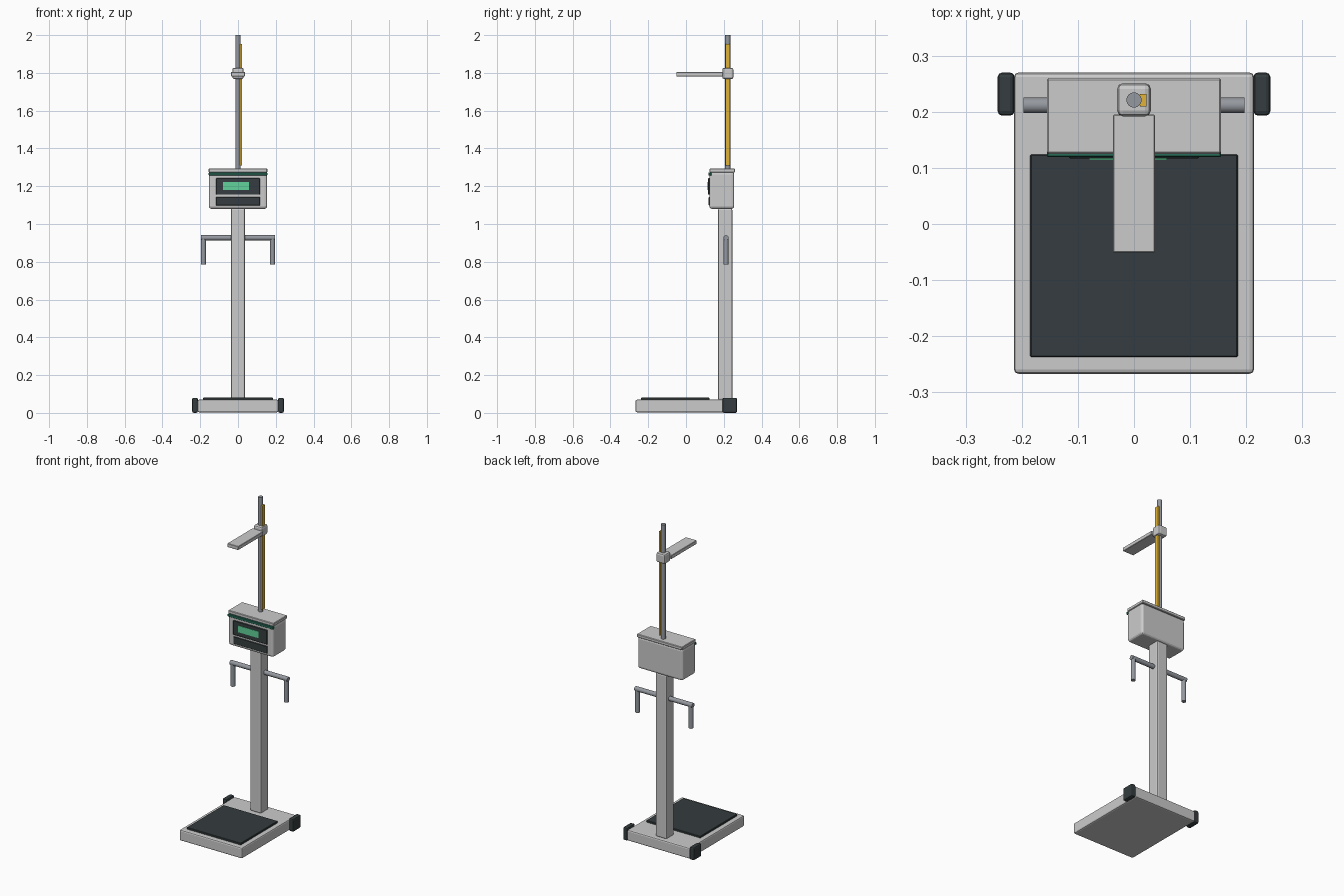
import bpy, bmesh
from mathutils import Matrix, Vector

if "Cube" in bpy.data.objects:
    bpy.data.objects.remove(bpy.data.objects["Cube"])


def material(name, r, g, b):
    m = bpy.data.materials.new(name)
    m.diffuse_color = (r, g, b, 1)
    m.use_nodes = True
    m.node_tree.nodes["Principled BSDF"].inputs["Base Color"].default_value = m.diffuse_color
    return m


DARK = material("dark_rubber", 0.035, 0.046, 0.05)
STEEL = material("steel", 0.3, 0.32, 0.35)
TRIM = material("green_trim", 0.02, 0.15, 0.1)
SCREEN = material("green_screen", 0.12, 0.65, 0.32)
YELLOW = material("yellow_tape", 0.75, 0.45, 0.04)


def finish(bm, name, mat):
    me = bpy.data.meshes.new(name)
    bm.to_mesh(me)
    bm.free()
    ob = bpy.data.objects.new(name, me)
    bpy.context.collection.objects.link(ob)
    if mat:
        me.materials.append(mat)
    return ob


def box(name, xs, ys, zs, mat=None, bevel=0, segments=2):
    """Box from its min/max ranges, with optional rounded edges."""
    bm = bmesh.new()
    bmesh.ops.create_cube(bm, size=1)
    for v in bm.verts:
        v.co = Vector((r[0] if c < 0 else r[1]) for c, r in zip(v.co, (xs, ys, zs)))
    if bevel:
        bmesh.ops.bevel(bm, geom=bm.edges[:], offset=bevel, segments=segments,
                        profile=0.5, affect='EDGES')
    return finish(bm, name, mat)


def rod(name, a, b, radius, mat=None, sides=16):
    """Cylinder between two points."""
    a, b = Vector(a), Vector(b)
    d = b - a
    bm = bmesh.new()
    rot = d.to_track_quat('Z', 'Y').to_matrix().to_4x4()
    bmesh.ops.create_cone(bm, cap_ends=True, segments=sides, radius1=radius,
                          radius2=radius, depth=d.length,
                          matrix=Matrix.Translation((a + b) / 2) @ rot)
    for f in bm.faces:
        f.smooth = len(f.verts) == 4
    for e in bm.edges:
        e.smooth = all(f.smooth for f in e.link_faces)
    return finish(bm, name, mat)


# platform with standing mat
box("platform", (-0.214, 0.214), (-0.267, 0.27), (0.003, 0.07), bevel=0.008)
box("standing_mat", (-0.185, 0.185), (-0.237, 0.124), (0.068, 0.081), DARK, 0.002, 1)

# column
box("column", (-0.0375, 0.0375), (0.17, 0.245), (0.068, 1.082), bevel=0.008)

# paired parts: transport wheels and hand grips
for s, side in ((-1, "left"), (1, "right")):
    box(side + "_wheel_block", sorted((s * 0.213, s * 0.243)), (0.193, 0.27),
        (0.0, 0.08), DARK, 0.008)
    rod(side + "_hand_grip", (s * 0.183, 0.2115, 0.785), (s * 0.183, 0.2115, 0.927),
        0.0135, STEEL)
rod("handle_bar", (-0.197, 0.2115, 0.927), (0.197, 0.2115, 0.927), 0.014, STEEL)

# display head
box("head_housing", (-0.154, 0.154), (0.124, 0.255), (1.08, 1.277), bevel=0.014, segments=3)
box("head_lid", (-0.155, 0.155), (0.125, 0.26), (1.273, 1.293), bevel=0.003, segments=1)
box("head_trim", (-0.155, 0.155), (0.119, 0.135), (1.257, 1.273), TRIM, 0.002, 1)
box("display_panel", (-0.116, 0.116), (0.117, 0.128), (1.155, 1.243), DARK, 0.002, 1)
box("key_panel", (-0.116, 0.116), (0.12, 0.128), (1.098, 1.143), DARK, 0.002, 1)
box("screen", (-0.08, 0.059), (0.1145, 0.12), (1.181, 1.222), SCREEN)

# height rod with measuring tape, slider and head arm
rod("height_rod", (0, 0.221, 1.27), (0, 0.221, 2.0), 0.0137, STEEL)
box("measuring_tape", (0.011, 0.022), (0.209, 0.232), (1.31, 1.953), YELLOW)
box("slider", (-0.03, 0.03), (0.192, 0.251), (1.767, 1.827), bevel=0.01)
box("head_arm", (-0.0375, 0.0375), (-0.051, 0.195), (1.782, 1.805), bevel=0.002, segments=1)
